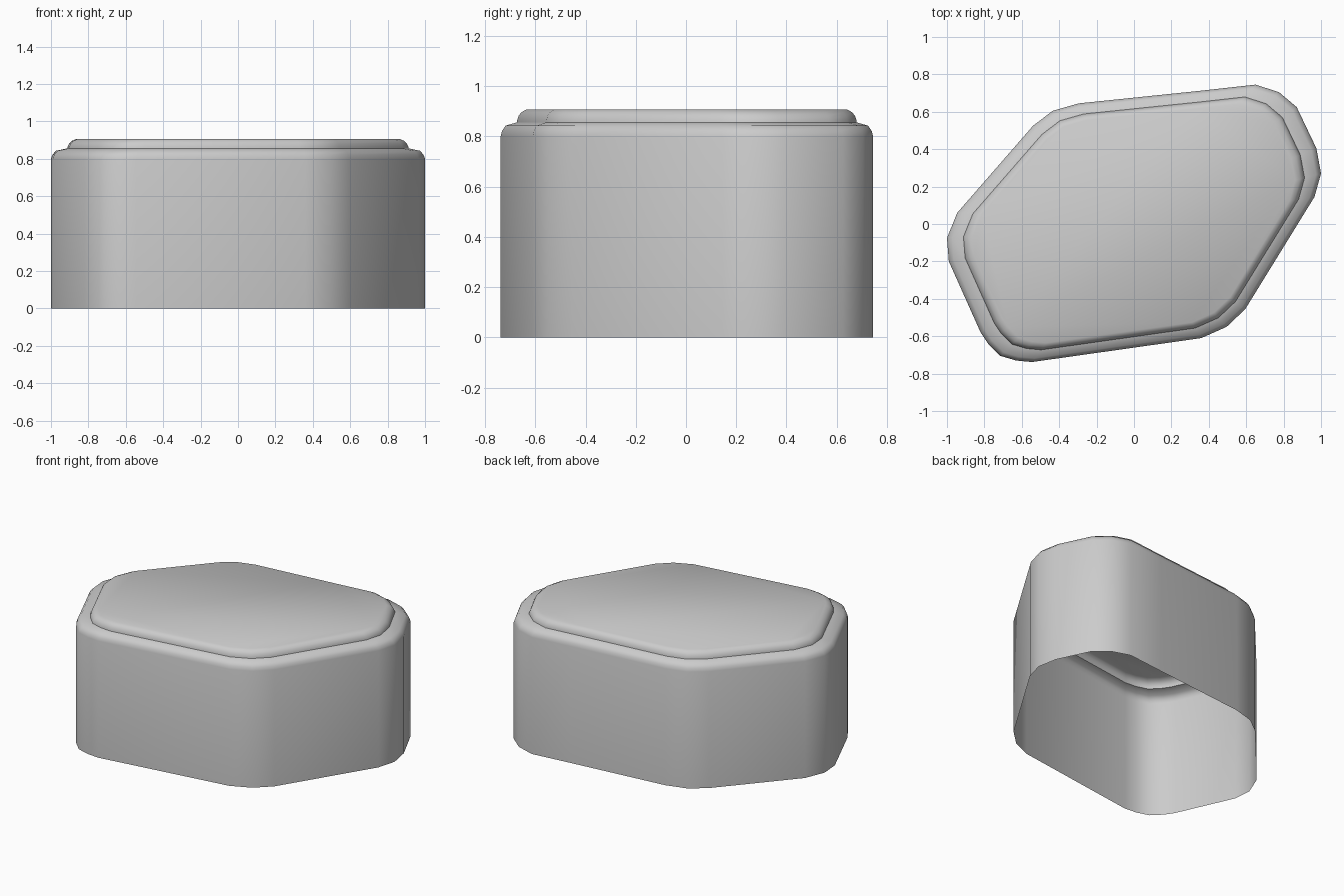
import bpy, bmesh, math

cube = bpy.data.objects.get("Cube")
if cube:
    bpy.data.objects.remove(cube, do_unlink=True)

# Single plain grey material
grey = bpy.data.materials.new("plain_grey")
grey.use_nodes = True
colour = (0.6, 0.6, 0.6, 1)
grey.diffuse_color = colour
grey.node_tree.nodes["Principled BSDF"].inputs["Base Color"].default_value = colour

# Footprint with rounded corners, counter-clockwise
outline = [
    (0.65, 0.745), (0.38, 0.715), (-0.295, 0.645), (-0.435, 0.605), (-0.54, 0.525),
    (-0.945, 0.06), (-1, -0.075), (-0.99, -0.2), (-0.82, -0.58), (-0.78, -0.64),
    (-0.715, -0.705), (-0.63, -0.73), (-0.545, -0.738), (0.36, -0.61),
    (0.495, -0.55), (0.595, -0.455), (0.965, 0.145), (1, 0.27), (0.975, 0.405),
    (0.87, 0.625), (0.775, 0.705),
]

# Side profile: footprint scale and height
profile = [
    (1, 0), (1, 0.8), (0.992, 0.822), (0.973, 0.843), (0.912, 0.856),
    (0.91, 0.866), (0.903, 0.882), (0.888, 0.896), (0.862, 0.907),
]


def loft(name, footprint, steps):
    """Stack scaled copies of the footprint, open below and capped on top."""
    bm = bmesh.new()
    rings = [[bm.verts.new((x * s, y * s, z)) for x, y in footprint] for s, z in steps]
    n = len(footprint)
    for low, high in zip(rings, rings[1:]):
        for i in range(n):
            j = (i + 1) % n
            bm.faces.new((low[i], low[j], high[j], high[i]))
    bm.faces.new(rings[-1])
    mesh = bpy.data.meshes.new(name)
    bm.to_mesh(mesh)
    bm.free()
    mesh.materials.append(grey)
    obj = bpy.data.objects.new(name, mesh)
    bpy.context.collection.objects.link(obj)
    return obj


# Hollow cap with a stepped, raised top
cap = loft("hollow_cap", outline, profile)
bpy.ops.object.select_all(action="DESELECT")
cap.select_set(True)
bpy.context.view_layer.objects.active = cap
bpy.ops.object.shade_smooth_by_angle(angle=math.radians(50))
